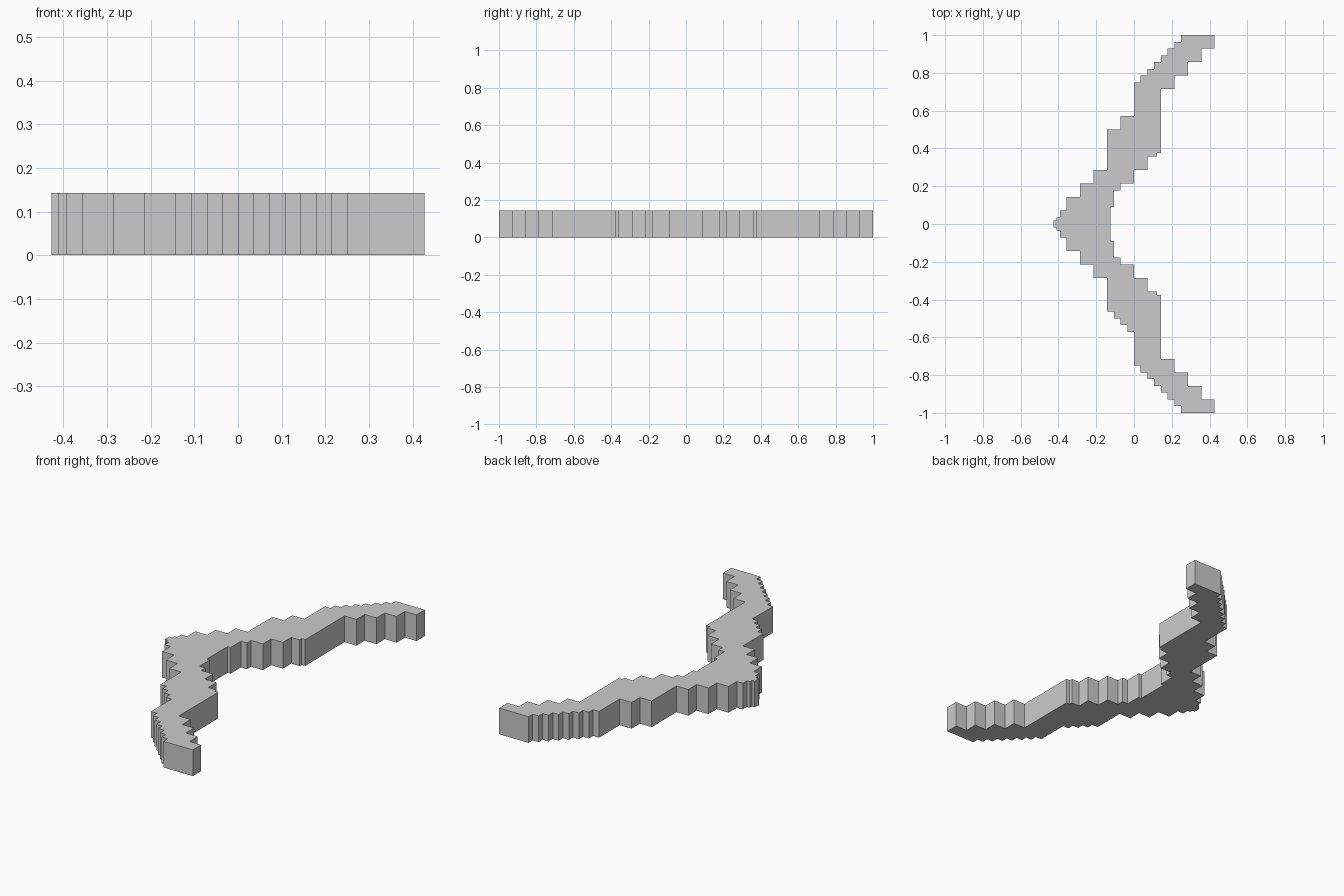
import bpy, bmesh

if "Cube" in bpy.data.objects:
    bpy.data.objects.remove(bpy.data.objects["Cube"])

U = 1 / 14      # stair grid unit
HEIGHT = 2 * U

# Each stair is a list of (x, |y| where that riser ends), in grid units from the middle out
tip = [(-5.98, 0.25), (-5.75, 0.5), (-5.5, 1), (-5, 2), (-4, 3), (-3, 4)]
end = [(0, 10.5)] + [(0.5 * i, 10.5 + 0.5 * i) for i in range(1, 8)]
outer_back = tip + [(-2, 7), (-1, 8)] + end
outer_front = tip + [(-2, 6.5), (-1.5, 7), (-1, 7.5), (-0.5, 8)] + end
inner = [(-1.75, 1.25), (-1.5, 2.5), (-1, 3), (0, 4), (1, 5), (1.7, 5.25),
         (2, 10), (3, 11), (4, 12), (5, 13), (5.98, 14)]


def stair(steps, side):
    """Corner points of a stair running outwards from the middle."""
    pts, y = [], 0
    for x, y_end in steps:
        if y > 0:
            pts.append((x, side * y))
        pts.append((x, side * y_end))
        y = y_end
    return pts


# Closed outline: out along the back arm, in along its inside, then the front arm
outline = (stair(outer_back, 1) + stair(inner, 1)[::-1]
           + stair(inner, -1) + stair(outer_front, -1)[::-1])

# Stepped boomerang body: outline extruded upwards
bm = bmesh.new()
face = bm.faces.new([bm.verts.new((x * U, y * U, 0)) for x, y in outline])
top = bmesh.ops.extrude_face_region(bm, geom=[face], use_keep_orig=True)
bmesh.ops.translate(bm, vec=(0, 0, HEIGHT),
                    verts=[g for g in top["geom"] if isinstance(g, bmesh.types.BMVert)])
bmesh.ops.recalc_face_normals(bm, faces=bm.faces)

mesh = bpy.data.meshes.new("stepped_boomerang")
bm.to_mesh(mesh)
bm.free()
bpy.context.collection.objects.link(bpy.data.objects.new("stepped_boomerang", mesh))
